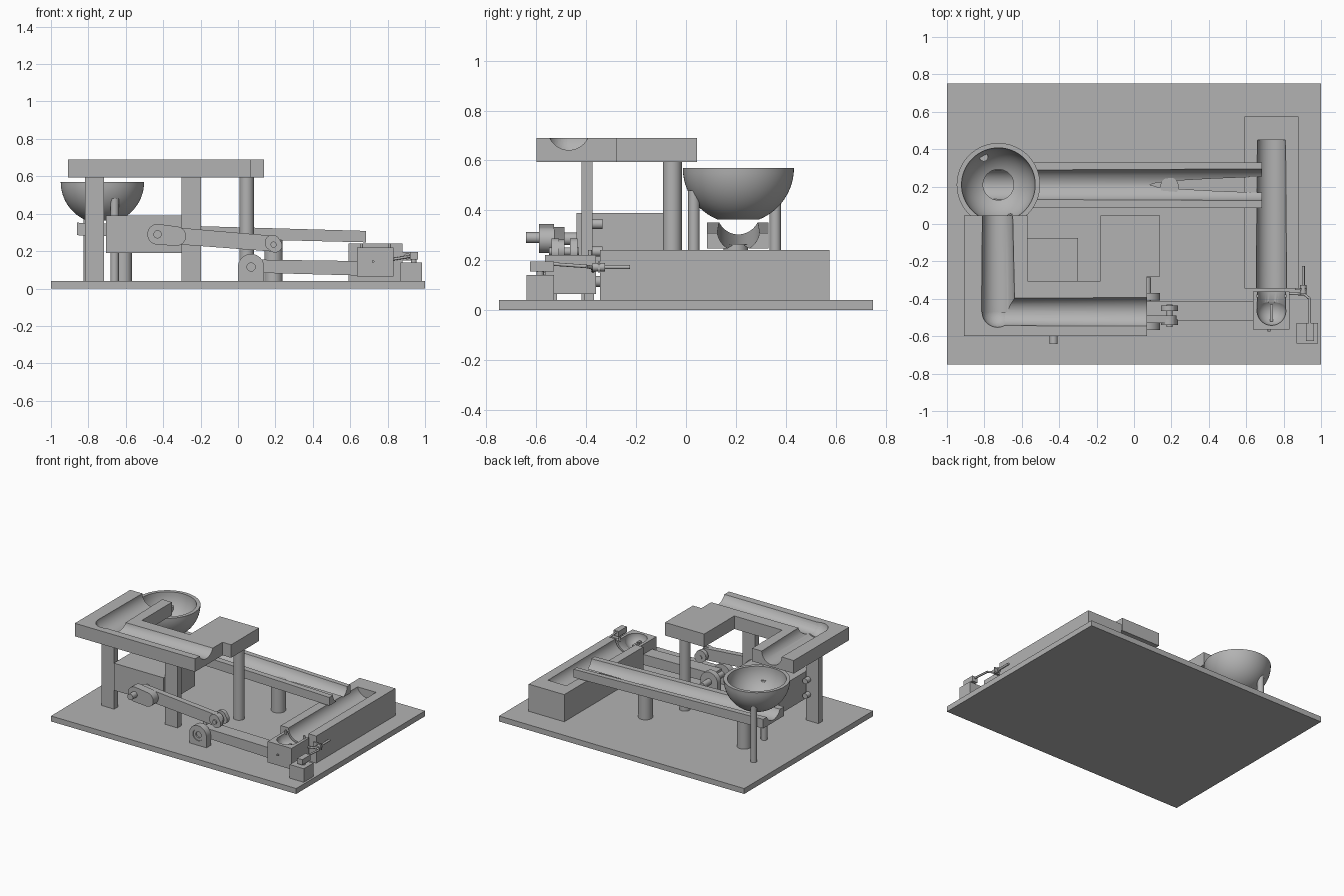
import bpy, bmesh, math
from mathutils import Vector

cube = bpy.data.objects.get("Cube")
if cube:
    bpy.data.objects.remove(cube, do_unlink=True)

grey = bpy.data.materials.new("light_grey")
grey.use_nodes = True
colour = (0.45, 0.45, 0.45, 1)
grey.diffuse_color = colour
grey.node_tree.nodes["Principled BSDF"].inputs["Base Color"].default_value = colour


def finish(name, bm):
    bmesh.ops.recalc_face_normals(bm, faces=bm.faces)
    mesh = bpy.data.meshes.new(name)
    bm.to_mesh(mesh)
    bm.free()
    mesh.materials.append(grey)
    ob = bpy.data.objects.new(name, mesh)
    bpy.context.collection.objects.link(ob)
    return ob


def activate(ob):
    bpy.ops.object.select_all(action='DESELECT')
    ob.select_set(True)
    bpy.context.view_layer.objects.active = ob


def smooth(ob):
    activate(ob)
    bpy.ops.object.shade_smooth_by_angle(angle=math.radians(35))
    return ob


def prism(name, pts, lo, hi, plane="xy"):
    """Extrude an outline; xy runs along z, xz runs along y."""
    bm = bmesh.new()
    put = (lambda p, h: (p[0], p[1], h)) if plane == "xy" else (lambda p, h: (p[0], h, p[1]))
    face = bm.faces.new([bm.verts.new(put(p, lo)) for p in pts])
    new = bmesh.ops.extrude_face_region(bm, geom=[face])["geom"]
    step = (0, 0, hi - lo) if plane == "xy" else (0, hi - lo, 0)
    bmesh.ops.translate(bm, vec=step, verts=[v for v in new if isinstance(v, bmesh.types.BMVert)])
    return finish(name, bm)


def box(name, x0, x1, y0, y1, z0, z1):
    return prism(name, [(x0, y0), (x1, y0), (x1, y1), (x0, y1)], z0, z1)


def rod(name, p, q, r, r2=None, sides=48):
    p, q = Vector(p), Vector(q)
    bm = bmesh.new()
    bmesh.ops.create_cone(bm, cap_ends=True, segments=sides, radius1=r,
                          radius2=r if r2 is None else r2, depth=(q - p).length)
    bm.transform((q - p).to_track_quat('Z', 'Y').to_matrix().to_4x4())
    bmesh.ops.translate(bm, vec=(p + q) / 2, verts=bm.verts)
    return smooth(finish(name, bm))


def ball(name, c, r):
    bm = bmesh.new()
    bmesh.ops.create_uvsphere(bm, u_segments=64, v_segments=32, radius=r)
    bmesh.ops.translate(bm, vec=c, verts=bm.verts)
    return finish(name, bm)


def cut(ob, *cutters):
    for c in cutters:
        c.hide_render = True
        activate(ob)
        mod = ob.modifiers.new("cut", 'BOOLEAN')
        mod.operation, mod.solver, mod.object = 'DIFFERENCE', 'EXACT', c
        bpy.ops.object.modifier_apply(modifier=mod.name)
        bpy.data.objects.remove(c, do_unlink=True)
    return smooth(ob)


def arc(cx, cz, r, a0, a1, n=20):
    steps = [math.radians(a0 + (a1 - a0) * i / n) for i in range(n + 1)]
    return [(cx + r * math.cos(a), cz + r * math.sin(a)) for a in steps]


def link(name, a, ra, b, rb, y0, y1):
    """Flat bar with rounded ends."""
    t = math.degrees(math.atan2(b[1] - a[1], b[0] - a[0]))
    pts = arc(*a, ra, t + 90, t + 270) + arc(*b, rb, t - 90, t + 90)
    return smooth(prism(name, pts, y0, y1, "xz"))


# Base board
box("base_board", -1, 1, -0.75, 0.75, 0, 0.04)

# Upper deck with an angled ball groove
outline = [(-0.91, -0.6), (0.07, -0.6), (0.07, -0.28), (0.14, -0.28), (0.14, 0.045), (-0.18, 0.045),
           (-0.18, -0.305), (-0.57, -0.305), (-0.57, 0.045), (-0.91, 0.045)]
cut(prism("upper_deck", outline, 0.594, 0.69),
    rod("groove_a", (-0.73, 0.1, 0.69), (-0.726, -0.47, 0.7), 0.08, 0.09),
    rod("groove_b", (-0.73, -0.47, 0.7), (0.09, -0.47, 0.727), 0.073, 0.085),
    ball("groove_corner", (-0.73, -0.47, 0.7), 0.083))

# Deck supports
for name, x in (("left_post", -0.767), ("middle_post", -0.25)):
    box(name, x - 0.051, x + 0.051, -0.42, -0.375, 0.04, 0.594)
rod("round_post", (0.047, -0.055, 0.04), (0.047, -0.055, 0.594), 0.038)

# Drive motor with mounting bolts
box("motor", -0.705, -0.3, -0.44, -0.075, 0.19, 0.39)
for x in (-0.735, -0.27):
    for z in (0.345, 0.235):
        rod("motor_bolt", (x, -0.38, z), (x, -0.335, z), 0.02, sides=24)
rod("motor_shaft", (-0.43, -0.44, 0.285), (-0.43, -0.54, 0.285), 0.025)

# Bowl with a drain hole, on legs
bc = Vector((-0.725, 0.21, 0.57))
bowl = cut(ball("bowl", bc, 0.223),
           box("above", -1.2, 0, -0.3, 0.7, 0.57, 0.9),
           box("below", -1.2, 0, -0.3, 0.7, 0.2, 0.36),
           ball("hollow", bc, 0.197),
           rod("drain", (bc.x, bc.y, 0.3), (bc.x, bc.y, 0.45), 0.082))
for x, y in ((-0.66, 0.032), (-0.803, 0.358)):
    rod("bowl_leg", (x, y, 0.04), (x, y, 0.48), 0.023, sides=32)

# Sloping middle track
side = [(-0.86, 0.285), (0.685, 0.247), (0.685, 0.308), (-0.86, 0.352)]
cut(prism("middle_track", side, 0.085, 0.33, "xz"),
    rod("track_groove", (-0.9, 0.21, 0.39), (0.72, 0.21, 0.319), 0.085))
for x, top in ((-0.615, 0.285), (0.19, 0.265)):
    rod("track_support", (x, 0.2, 0.04), (x, 0.2, top), 0.049)

# Side return track
cut(box("return_track", 0.59, 0.88, -0.345, 0.575, 0.04, 0.24),
    rod("return_groove", (0.735, 0.45, 0.255), (0.735, -0.4, 0.238), 0.077, 0.081))

# Ball cup block with a ball-shaped pocket
cut(box("ball_cup", 0.637, 0.832, -0.565, -0.36, 0.065, 0.22),
    ball("pocket", (0.735, -0.465, 0.215), 0.077),
    rod("mouth", (0.735, -0.465, 0.23), (0.735, -0.3, 0.235), 0.077))
box("cup_blade", 0.727, 0.743, -0.52, -0.43, 0.14, 0.18)
rod("cup_pin", (0.722, -0.56, 0.145), (0.722, -0.575, 0.145), 0.007, sides=16)
for x in (0.66, 0.81):
    rod("cup_hinge_pin", (x, -0.385, 0.21), (x, -0.385, 0.24), 0.008, sides=16)

# Lifting arm and its forked pivot
arm = [(0.07, 0.085), (0.64, 0.07), (0.64, 0.147), (0.07, 0.155)]
prism("lifting_arm", arm, -0.515, -0.412, "xz")
for y0, y1 in ((-0.567, -0.517), (-0.41, -0.368)):
    plate = [(0, 0.04), (0.14, 0.04)] + arc(0.07, 0.115, 0.07, 0, 180)
    cut(prism("pivot_plate", plate, y0, y1, "xz"),
        rod("bore", (0.07, -0.6, 0.115), (0.07, -0.3, 0.115), 0.041))
    cut(rod("pivot_bushing", (0.07, y0 + 0.006, 0.115), (0.07, y1, 0.115), 0.042),
        rod("bushing_bore", (0.07, -0.7, 0.115), (0.07, -0.3, 0.115), 0.022))
rod("pivot_shaft", (0.07, -0.55, 0.115), (0.07, -0.285, 0.115), 0.022)

# Crank, connecting rod and clevis
link("crank", (-0.43, 0.29), 0.055, (-0.33, 0.28), 0.052, -0.59, -0.53)
rod("crank_pin", (-0.43, -0.52, 0.29), (-0.43, -0.642, 0.29), 0.022)
link("connecting_rod", (-0.41, 0.288), 0.045, (0.185, 0.24), 0.042, -0.53, -0.488)
for y in (-0.54, -0.465):
    link("clevis_cheek", (0.185, 0.245), 0.042, (0.198, 0.23), 0.038, y, y + 0.03)
rod("clevis_pin", (0.19, -0.55, 0.235), (0.19, -0.43, 0.235), 0.016, sides=24)

# Release servo, horn and trip wire
box("servo", 0.87, 0.985, -0.64, -0.53, 0.04, 0.14)
box("servo_horn", 0.92, 0.962, -0.625, -0.53, 0.155, 0.195)
rod("servo_spindle", (0.94, -0.585, 0.14), (0.94, -0.585, 0.158), 0.015, sides=24)
path = [(0.94, -0.54, 0.185), (0.94, -0.4, 0.175), (0.91, -0.375, 0.17), (0.82, -0.372, 0.155)]
for p, q in zip(path, path[1:]):
    rod("trip_wire", p, q, 0.007, sides=12)
rod("trip_shaft", (0.905, -0.36, 0.172), (0.905, -0.225, 0.172), 0.008, sides=16)
rod("trip_collar", (0.905, -0.375, 0.172), (0.905, -0.325, 0.172), 0.017, sides=24)
box("trip_bracket", 0.86, 0.925, -0.353, -0.345, 0.15, 0.195)
